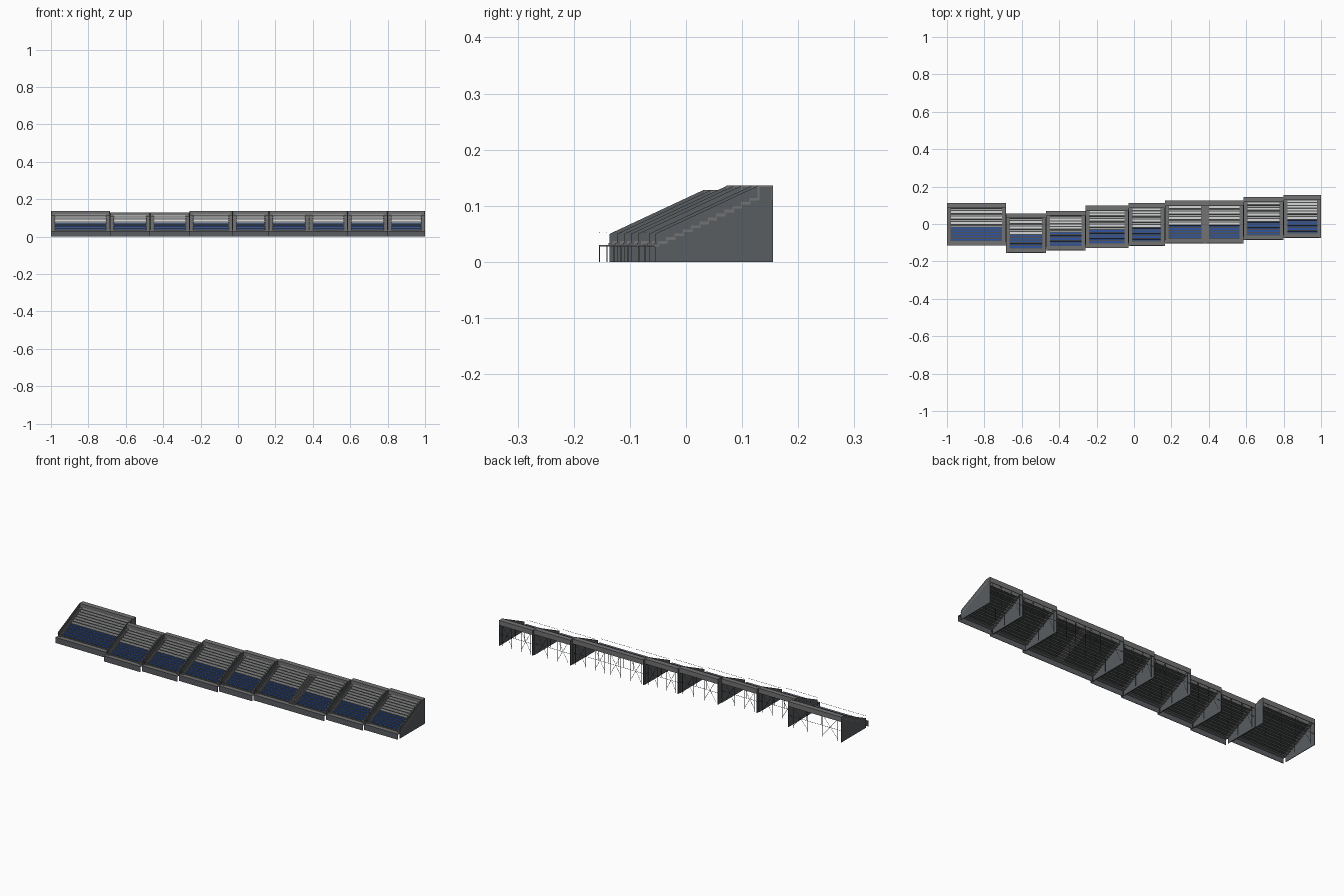
import bpy
import bmesh
from mathutils import Vector

if "Cube" in bpy.data.objects:
    bpy.data.objects.remove(bpy.data.objects["Cube"])


def material(name, r, g, b):
    m = bpy.data.materials.new(name)
    m.diffuse_color = (r, g, b, 1)
    m.use_nodes = True
    m.node_tree.nodes["Principled BSDF"].inputs["Base Color"].default_value = (r, g, b, 1)
    return m


concrete = material("concrete grey", 0.17, 0.17, 0.17)
tread = material("dark tread grey", 0.08, 0.085, 0.085)
slate = material("slate wall", 0.10, 0.11, 0.12)
steel = material("dark steel", 0.05, 0.055, 0.06)
white = material("white seats", 0.68, 0.68, 0.68)
blue = material("blue seats", 0.03, 0.09, 0.36)


def finish(name, bm, mat):
    bmesh.ops.recalc_face_normals(bm, faces=bm.faces)
    mesh = bpy.data.meshes.new(name)
    bm.to_mesh(mesh)
    bm.free()
    mesh.materials.append(mat)
    obj = bpy.data.objects.new(name, mesh)
    bpy.context.collection.objects.link(obj)


def extrude(bm, profile, x0, x1):
    """Prism from a (y, z) outline between two x positions."""
    a = [bm.verts.new((x0, y, z)) for y, z in profile]
    b = [bm.verts.new((x1, y, z)) for y, z in profile]
    bm.faces.new(a)
    bm.faces.new(b[::-1])
    for i in range(len(a)):
        j = (i + 1) % len(a)
        bm.faces.new((a[i], b[i], b[j], a[j]))


def box(bm, x0, x1, y0, y1, z0, z1):
    extrude(bm, [(y0, z0), (y1, z0), (y1, z1), (y0, z1)], x0, x1)


def bar(bm, p, q, r=0.0012):
    """Square bar between two points."""
    p, q = Vector(p), Vector(q)
    d = q - p
    made = bmesh.ops.create_cone(bm, cap_ends=True, segments=4, radius1=r,
                                 radius2=r, depth=d.length)
    rot = d.to_track_quat("Z", "Y").to_matrix()
    for v in made["verts"]:
        v.co = rot @ v.co + (p + q) / 2


DECK, PITCH, RISE, AISLE = 0.03, 0.0148, 0.007, 0.02


def section(tag, x0, x1, front, tall, left_wall, right_wall):
    top = 0.136 if tall else 0.128
    rows = 12 if tall else 11
    wall_front = front + 0.019
    slope_end = wall_front + (0.184 if tall else 0.167)
    back = slope_end + 0.026
    start = front + 0.024

    # front panel and walkway
    bm = bmesh.new()
    box(bm, x0, x1, front, front + 0.002, 0, DECK)
    finish("front_panel_" + tag, bm, slate)
    bm = bmesh.new()
    box(bm, x0, x1, front + 0.002, start, DECK - 0.003, DECK)
    finish("walkway_" + tag, bm, concrete)

    # stepped terrace under the seats, with aisles on both sides
    upper = [(start, DECK)]
    for i in range(rows):
        y, z = start + i * PITCH, DECK + (i + 1) * RISE
        upper += [(y, z), (y + PITCH, z)]
    lower = [(y + 0.002, z - 0.005) for y, z in reversed(upper)]
    bm = bmesh.new()
    extrude(bm, upper + lower, x0 + AISLE, x1 - AISLE)
    finish("terrace_" + tag, bm, tread)
    bm = bmesh.new()
    for a, b in ((x0, x0 + AISLE), (x1 - AISLE, x1)):
        extrude(bm, upper + lower, a, b)
        for i in range(rows):
            y, z = start + i * PITCH, DECK + i * RISE
            box(bm, a + 0.004, b - 0.002, y - PITCH / 2, y, z, z + RISE / 2)
    finish("aisle_steps_" + tag, bm, concrete)

    # bench rows with low backs
    for name, mat, span in (("blue", blue, range(5)), ("white", white, range(5, rows))):
        bm = bmesh.new()
        for i in span:
            y, z = start + i * PITCH + 0.004, DECK + (i + 1) * RISE
            extrude(bm, [(y, z + 0.0015), (y + 0.008, z + 0.0015), (y + 0.009, z + 0.006),
                         (y + 0.0075, z + 0.006), (y + 0.0065, z + 0.003), (y, z + 0.003)],
                    x0 + AISLE + 0.002, x1 - AISLE - 0.002)
        finish(name + "_seats_" + tag, bm, mat)

    # top ledge with front and back faces
    end_y, end_z = upper[-1]
    bm = bmesh.new()
    extrude(bm, [(end_y, end_z - 0.004), (end_y + 0.003, end_z - 0.004),
                 (end_y + 0.003, top - 0.003), (back - 0.003, top - 0.003),
                 (back - 0.003, top - 0.026), (back, top - 0.026),
                 (back, top), (end_y, top)], x0, x1)
    finish("top_ledge_" + tag, bm, concrete)

    # sloping side walls
    outline = [(wall_front, 0), (back, 0), (back, top), (slope_end, top), (wall_front, 0.05)]
    bm = bmesh.new()
    if left_wall:
        extrude(bm, outline, x1 - 0.003, x1)
    if right_wall:
        extrude(bm, outline, x0, x0 + 0.003)
    finish("side_walls_" + tag, bm, slate)

    # rear frame: posts, beams and cross braces
    bm = bmesh.new()
    y, w = back - 0.005, x1 - x0
    head = top - 0.01
    for f in (0.08, 0.36, 0.64, 0.92):
        x = x0 + f * w
        bar(bm, (x, y, 0), (x, y, head))
        mid = start + 0.5 * rows * PITCH
        bar(bm, (x, mid, 0), (x, mid, DECK + 0.5 * rows * RISE))
    for f, g in ((0.08, 0.36), (0.64, 0.92)):
        a, b = x0 + f * w, x0 + g * w
        bar(bm, (a, y, 0.01), (b, y, head - 0.01), 0.0009)
        bar(bm, (b, y, 0.01), (a, y, head - 0.01), 0.0009)
    bar(bm, (x0, y, 0.06), (x1, y, 0.06), 0.0009)
    finish("rear_frame_" + tag, bm, steel)

    # thin front handrail
    bm = bmesh.new()
    bar(bm, (x0 + 0.01, front + 0.001, 0.052), (x1 - 0.01, front + 0.001, 0.052), 0.0007)
    finish("front_rail_" + tag, bm, steel)


# the stand: x range, front edge, full height, walls on the +x and -x sides
edges = [-1.0, -0.685, -0.47, -0.26, -0.03, 0.165, 0.38, 0.585, 0.80, 1.0]
fronts = [-0.116, -0.155, -0.142, -0.129, -0.117, -0.104, -0.104, -0.085, -0.074]
for i, front in enumerate(fronts):
    section(str(i + 1), edges[i], edges[i + 1], front, i not in (1, 2), i != 5, i != 6)
